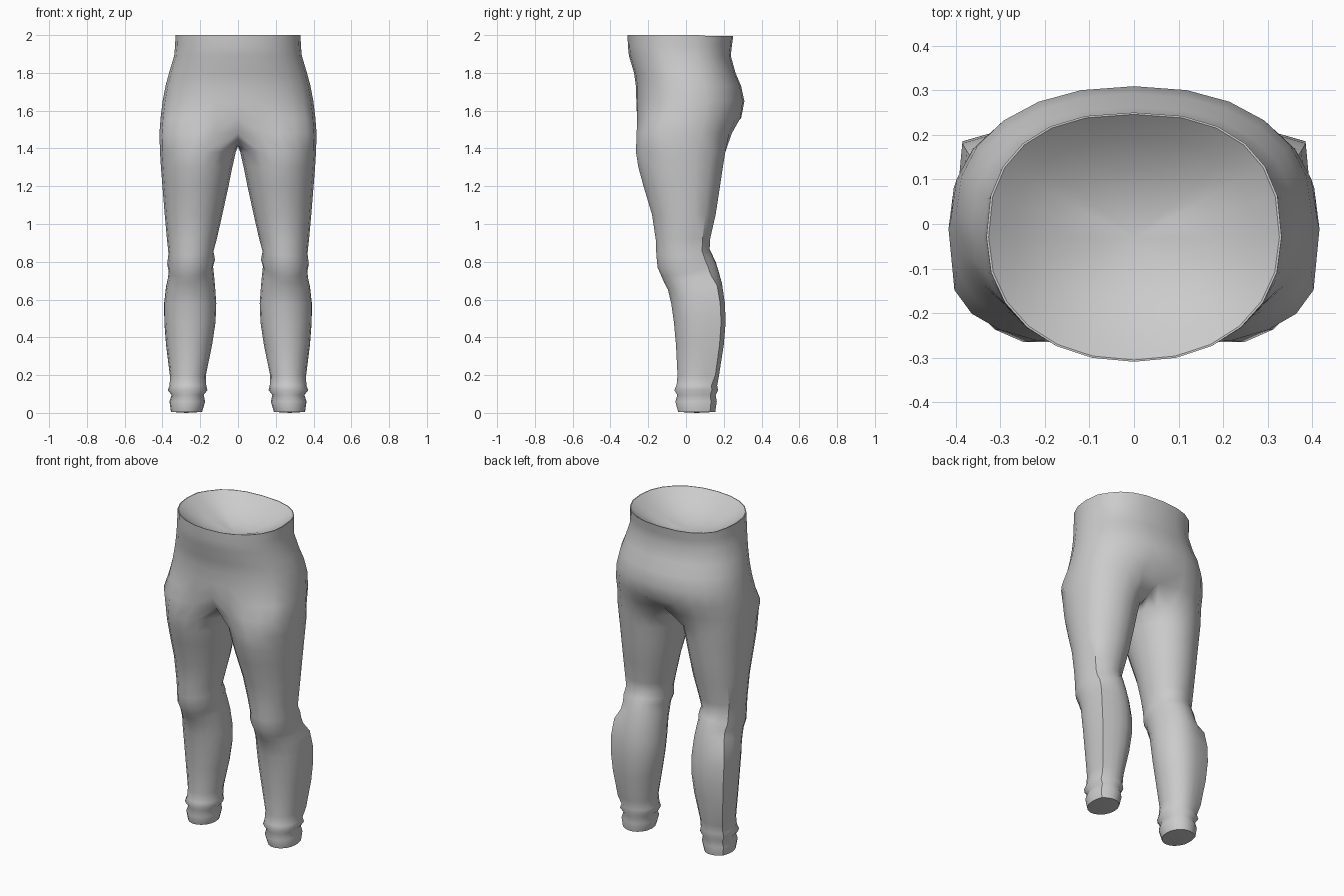
import bpy, bmesh, math
from mathutils import Vector

if "Cube" in bpy.data.objects:
    bpy.data.objects.remove(bpy.data.objects["Cube"])

# Hip rings: z, half width, front y, back y, front dip, back dip, front/back squareness
HIPS = [(2.0, .331, -.309, .25, 0, 0, .93, .82), (1.945, .333, -.308, .243, 0, 0, .93, .82),
        (1.89, .338, -.302, .237, 0, 0, .93, .82), (1.80, .365, -.275, .262, 0, 0, .9, .88),
        (1.73, .384, -.265, .292, 0, 0, .86, .9), (1.65, .399, -.263, .309, 0, 0, .78, .9),
        (1.56, .41, -.267, .297, .008, .005, .65, .88), (1.48, .416, -.28, .258, .065, .045, .5, .8)]
# Leg rings: z, inner x, outer x, front y, back y
LEG = [(1.38, .012, .413, -.265, .208), (1.30, .03, .408, -.252, .195),
       (1.20, .05, .40, -.225, .18), (1.05, .083, .388, -.18, .157),
       (.92, .112, .376, -.16, .128), (.85, .13, .368, -.157, .125),
       (.80, .122, .375, -.15, .142), (.76, .132, .367, -.13, .158),
       (.72, .127, .372, -.115, .172), (.67, .122, .38, -.096, .19),
       (.58, .115, .39, -.078, .206), (.48, .119, .389, -.064, .21),
       (.36, .137, .38, -.053, .2), (.20, .17, .36, -.045, .175),
       (.145, .168, .362, -.05, .165), (.12, .162, .372, -.062, .17),
       (.095, .182, .352, -.046, .157), (.06, .174, .363, -.056, .163),
       (.005, .19, .355, -.042, .155)]
SIDE, FULL, SEAM = 13, 18, 8

bm = bmesh.new()


def hip_ring(z, w, yf, yb, df, db, qf, qb):
    cy, h = (yf + yb) / 2, (yb - yf) / 2
    ring = []
    for i in range(SIDE):
        t = math.radians((i - 6) * 15)
        c, s = math.cos(t), math.sin(t)
        q = qb if s > 0 else qf
        x = 0 if i in (0, SIDE - 1) else w * c ** max(q, .82 if s > 0 else .93)
        y = cy + h * math.copysign(abs(s) ** q, s)
        dip = max(0, 1 - x / .2) ** 1.5
        y += dip * df if s < 0 else -dip * db
        ring.append(bm.verts.new((x, y, z - (.006 if z == 2 and s > .3 else 0))))
    return ring


def leg_ring(z, xi, xo, yf, yb):
    cx, a, cy, b = (xi + xo) / 2, (xo - xi) / 2, (yf + yb) / 2, (yb - yf) / 1.97
    corner = .26 if .15 < z < .7 else (.1 if z < 1 else .05)
    tilt = .035 * math.exp(-((z - .76) / .1) ** 2)
    ring = []
    for i in range(FULL):
        t = math.radians((i - 6) * 20)
        r = 1 + (corner if i == SEAM else corner * .28 if abs(i - SEAM) == 1 else 0)
        s = math.sin(t)
        ring.append(bm.verts.new((cx + a * r * math.cos(t), cy + b * r * s,
                                  z + tilt * (s - .4 * math.cos(t)))))
    return ring


def bridge(a, b, closed):
    n = len(a)
    for i in range(n if closed else n - 1):
        j = (i + 1) % n
        bm.faces.new((a[i], a[j], b[j], b[i]))


def crease(a, b):
    e = bm.edges.get((a, b))
    if e:
        e.smooth = False


# Waist, hips and seat (half)
hips = [hip_ring(*h) for h in HIPS]
for a, b in zip(hips, hips[1:]):
    bridge(a, b, False)

# Crotch strip joins back centre to front centre, closing the leg loop
back, front = hips[-1][-1].co, hips[-1][0].co
crotch = []
for k in range(1, 6):
    p = back.lerp(front, k / 6)
    p.z -= .07 * math.sin(math.pi * k / 6)
    crotch.append(bm.verts.new(p))

# Leg, knee folds and cuff
legs = [hips[-1] + crotch] + [leg_ring(*r) for r in LEG]
for a, b in zip(legs, legs[1:]):
    bridge(a, b, True)

# Closed ankle
sole = bm.verts.new(sum((v.co for v in legs[-1]), Vector()) / FULL + Vector((0, 0, -.005)))
for i in range(FULL):
    a, b = legs[-1][i], legs[-1][(i + 1) % FULL]
    bm.faces.new((a, b, sole))

# Thin rim and shallow bowl inside the waist
mid = Vector((0, -.03, 0))
DEPTH = .13
inner = [hips[0]]
for scale in (.985, .8, .55, .28):
    ring = []
    for v in hips[0]:
        p = mid + (v.co - mid) * scale
        p.z = v.co.z - (0 if scale > .95 else DEPTH * (1 - scale ** 2))
        ring.append(bm.verts.new(p))
    bridge(inner[-1], ring, False)
    inner.append(ring)
floor = bm.verts.new((0, -.03, 2 - DEPTH))
for a, b in zip(inner[-1], inner[-1][1:]):
    bm.faces.new((a, b, floor))

# Hard edges: rim, ankle and the seam down the outer back of the leg
bmesh.ops.recalc_face_normals(bm, faces=bm.faces)
for f in bm.faces:
    f.smooth = True
for ring in inner[:2]:
    for a, b in zip(ring, ring[1:]):
        crease(a, b)
for i in range(FULL):
    crease(legs[-1][i], legs[-1][(i + 1) % FULL])
for a, b in zip(legs[4:], legs[5:]):
    crease(a[SEAM], b[SEAM])

# Make sure the outside faces outward
bm.faces.ensure_lookup_table()
if bm.faces[5].normal.x < 0:
    bmesh.ops.reverse_faces(bm, faces=bm.faces)

mesh = bpy.data.meshes.new("leggings")
bm.to_mesh(mesh)
bm.free()
leggings = bpy.data.objects.new("leggings", mesh)
bpy.context.collection.objects.link(leggings)
mirror = leggings.modifiers.new("mirror", 'MIRROR')
mirror.use_clip = True
mirror.merge_threshold = .0005
